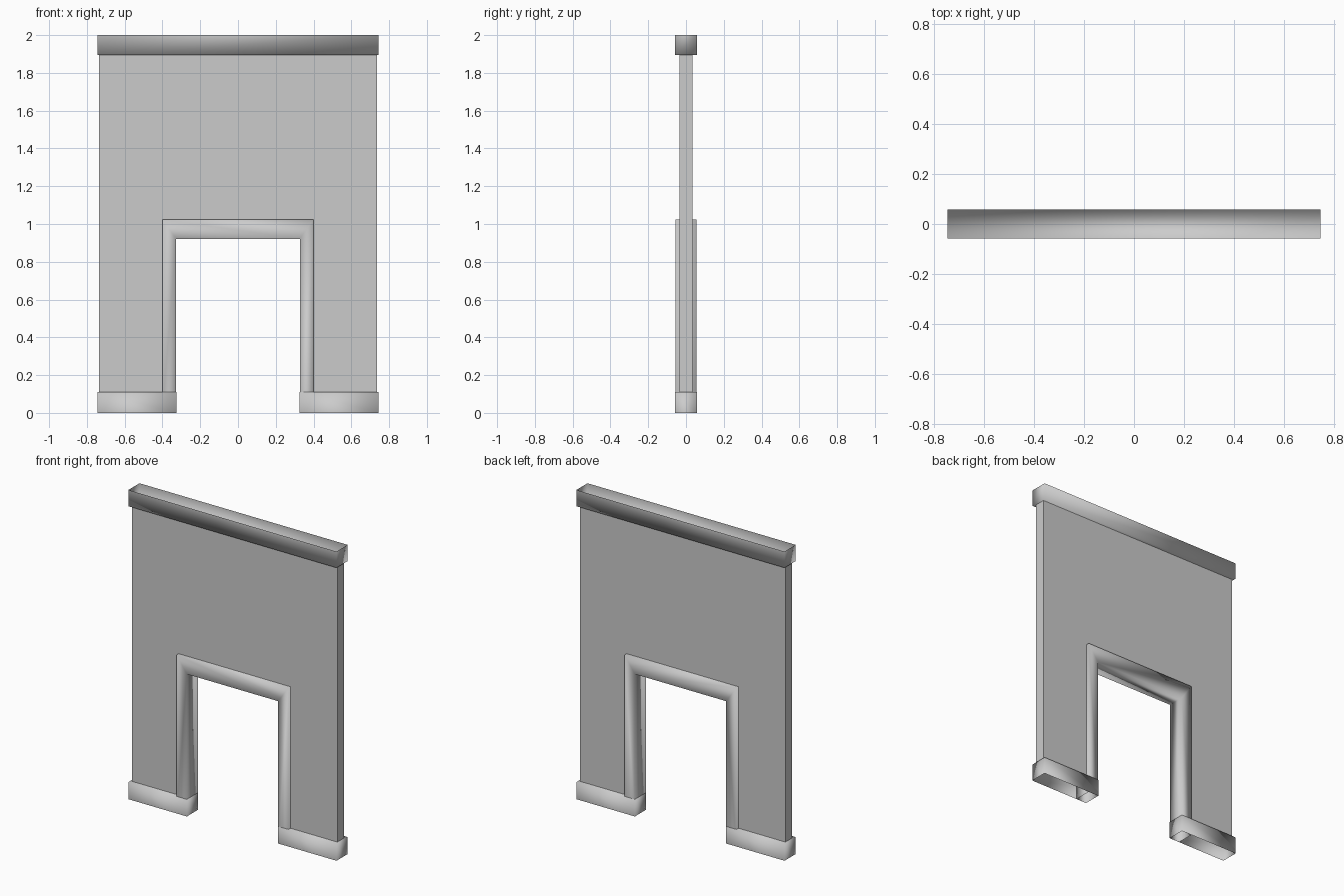
import bpy, bmesh

if "Cube" in bpy.data.objects:
    bpy.data.objects.remove(bpy.data.objects["Cube"])


def make_object(name, verts, faces, smooth):
    mesh = bpy.data.meshes.new(name)
    mesh.from_pydata(verts, [], faces)
    bm = bmesh.new()
    bm.from_mesh(mesh)
    bmesh.ops.recalc_face_normals(bm, faces=bm.faces)
    bm.to_mesh(mesh)
    bm.free()
    for poly in mesh.polygons:
        poly.use_smooth = smooth
    obj = bpy.data.objects.new(name, mesh)
    bpy.context.collection.objects.link(obj)
    return obj


def arch(name, outer, inner, half_depth, bottom, smooth, top_faces=True):
    """Upside-down U; outer and inner are (half width, top). Feet stay open."""
    (ow, ot), (iw, it) = outer, inner
    path = [(-ow, bottom), (-ow, ot), (ow, ot), (ow, bottom),
            (-iw, bottom), (-iw, it), (iw, it), (iw, bottom)]
    verts = [(x, y, z) for y in (-half_depth, half_depth) for x, z in path]
    faces = []
    for i in range(3):
        faces += [(i, i + 1, i + 5, i + 4),
                  (i + 8, i + 12, i + 13, i + 9),
                  (i + 4, i + 5, i + 13, i + 12)]
        if top_faces or i != 1:
            faces.append((i, i + 8, i + 9, i + 1))
    return make_object(name, verts, faces, smooth)


def open_box(name, x0, x1, half_depth, z_closed, z_open):
    """Smooth-shaded box with one horizontal side left open."""
    verts = [(x, y, z) for z in (z_closed, z_open)
             for x, y in ((x0, -half_depth), (x1, -half_depth),
                          (x1, half_depth), (x0, half_depth))]
    faces = [(0, 1, 2, 3)]
    faces += [(i, (i + 1) % 4, (i + 1) % 4 + 4, i + 4) for i in range(4)]
    return make_object(name, verts, faces, True)


# Flat wall panel with the doorway left out
arch("wall_panel", (0.735, 1.895), (0.36, 0.97), 0.035, 0.11, False, top_faces=False)

# Door surround
arch("door_frame", (0.40, 1.025), (0.327, 0.92), 0.056, 0.0, True)

# Top trim, open upwards
open_box("top_trim", -0.745, 0.745, 0.057, 1.895, 2.0)

# Skirting blocks either side of the door, open downwards
for side, label in ((-1, "left"), (1, "right")):
    x0, x1 = sorted((side * 0.745, side * 0.326))
    open_box(f"skirting_{label}", x0, x1, 0.057, 0.11, 0.0)
